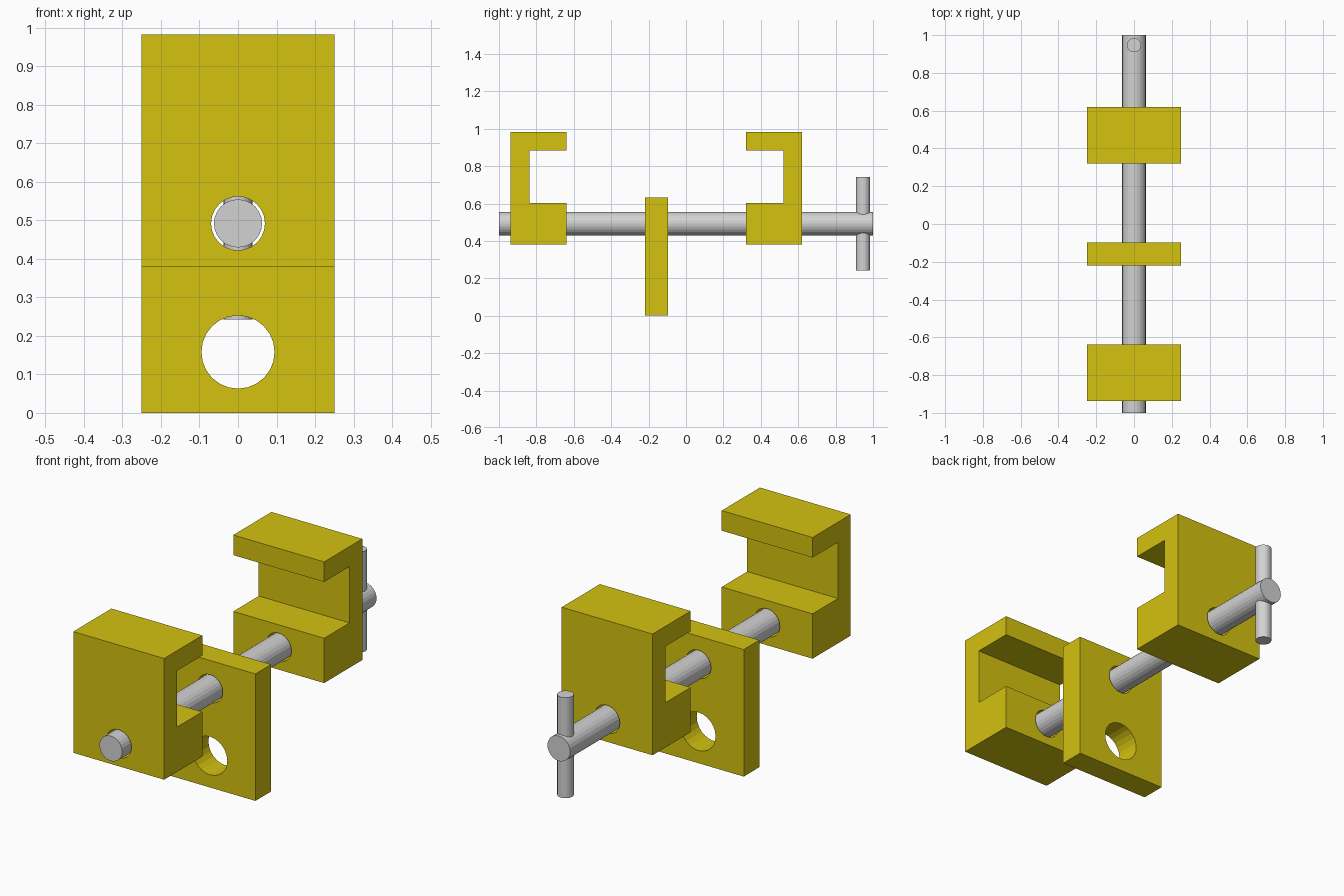
import bpy, bmesh
from math import pi

cube = bpy.data.objects.get("Cube")
if cube:
    bpy.data.objects.remove(cube, do_unlink=True)


def material(name, rgb):
    m = bpy.data.materials.new(name)
    m.use_nodes = True
    color = (*rgb, 1)
    m.diffuse_color = color
    m.node_tree.nodes["Principled BSDF"].inputs["Base Color"].default_value = color
    return m


yellow = material("yellow paint", (0.66, 0.54, 0.005))
steel = material("grey steel", (0.65, 0.65, 0.65))

ROD_Z = 0.492
WIDTH = 0.5


def cylinder(name, radius, length, location, mat, along_y=True, sides=24):
    bpy.ops.mesh.primitive_cylinder_add(
        vertices=sides, radius=radius, depth=length, location=location,
        rotation=(pi / 2 if along_y else 0, 0, 0))
    ob = bpy.context.object
    ob.name = name
    ob.data.materials.append(mat)
    return ob


def extrude_profile(name, profile, mat):
    """Extrude a (y, z) outline across the full width."""
    bm = bmesh.new()
    face = bm.faces.new([bm.verts.new((-WIDTH / 2, y, z)) for y, z in profile])
    out = bmesh.ops.extrude_face_region(bm, geom=[face])
    verts = [g for g in out["geom"] if isinstance(g, bmesh.types.BMVert)]
    bmesh.ops.translate(bm, verts=verts, vec=(WIDTH, 0, 0))
    bmesh.ops.recalc_face_normals(bm, faces=bm.faces)
    mesh = bpy.data.meshes.new(name)
    bm.to_mesh(mesh)
    bm.free()
    mesh.materials.append(mat)
    ob = bpy.data.objects.new(name, mesh)
    bpy.context.collection.objects.link(ob)
    return ob


def drill(ob, radius, y, z):
    """Cut a round hole along y."""
    cutter = cylinder("hole_cutter", radius, 0.8, (0, y, z), yellow)
    cutter.hide_render = True
    mod = ob.modifiers.new("hole", "BOOLEAN")
    mod.operation, mod.solver, mod.object = "DIFFERENCE", "EXACT", cutter
    bpy.context.view_layer.objects.active = ob
    bpy.ops.object.modifier_apply(modifier=mod.name)
    bpy.data.objects.remove(cutter, do_unlink=True)


# C-shaped jaws facing each other
def jaw(name, back, inward):
    steps = [(0, 0.38), (0.3, 0.38), (0.3, 0.603), (0.1, 0.603),
             (0.1, 0.883), (0.3, 0.883), (0.3, 0.983), (0, 0.983)]
    ob = extrude_profile(name, [(back + inward * d, z) for d, z in steps], yellow)
    drill(ob, 0.07, back + inward * 0.15, ROD_Z)


jaw("front_jaw", -0.938, 1)
jaw("back_jaw", 0.62, -1)

# Hanging plate with the rod hole and a larger lower hole
plate = extrude_profile(
    "centre_plate", [(-0.22, 0), (-0.097, 0), (-0.097, 0.632), (-0.22, 0.632)], yellow)
drill(plate, 0.07, -0.16, ROD_Z)
drill(plate, 0.095, -0.16, 0.158)

# Screw rod and its cross handle
cylinder("screw_rod", 0.0625, 2, (0, 0, ROD_Z), steel)
cylinder("cross_handle", 0.0375, 0.5, (0, 0.947, ROD_Z), steel, along_y=False)
